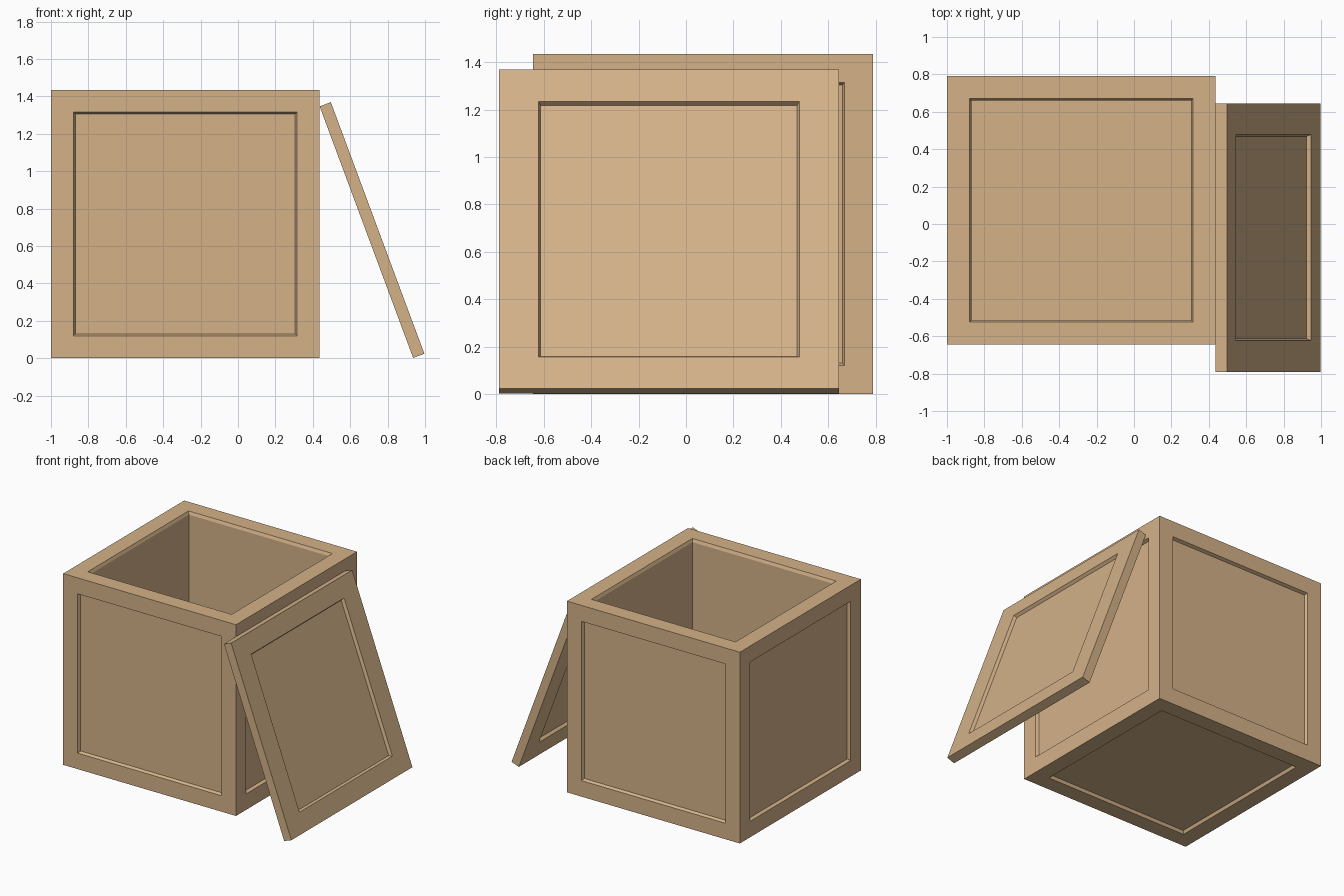
import bpy
import bmesh
from math import atan2
from mathutils import Matrix, Vector

cube = bpy.data.objects.get("Cube")
if cube:
    bpy.data.objects.remove(cube, do_unlink=True)

SIDE = 1.435
BEVEL = 0.01
RECESS = 0.022

wood = bpy.data.materials.new("tan_wood")
wood.use_nodes = True
tan = (0.66, 0.445, 0.25, 1)
wood.diffuse_color = tan
wood.node_tree.nodes["Principled BSDF"].inputs["Base Color"].default_value = tan


def block(size):
    """A box mesh of the given size, centred on the origin."""
    bm = bmesh.new()
    bmesh.ops.create_cube(bm, size=1)
    bmesh.ops.scale(bm, vec=size, verts=bm.verts)
    bm.normal_update()
    return bm


def recess(bm, faces, margin, squeeze=(1, 1, 1)):
    """Frame each face and sink its panel with a narrow sloping edge."""
    bmesh.ops.inset_individual(bm, faces=faces, thickness=margin, use_even_offset=True)
    for face in faces:
        bmesh.ops.scale(bm, vec=squeeze, verts=face.verts)
    bmesh.ops.inset_individual(bm, faces=faces, thickness=BEVEL, use_even_offset=True)
    for face in faces:
        bmesh.ops.translate(bm, vec=face.normal * -RECESS, verts=face.verts)


def finish(name, bm, location, tilt=0):
    mesh = bpy.data.meshes.new(name)
    bm.to_mesh(mesh)
    bm.free()
    mesh.materials.append(wood)
    obj = bpy.data.objects.new(name, mesh)
    obj.location = location
    obj.rotation_euler.y = tilt
    bpy.context.collection.objects.link(obj)
    return obj


# Open crate: recessed panels on the sides and base, deep well in the top
bm = block((SIDE, SIDE, SIDE))
faces = list(bm.faces)
top = max(faces, key=lambda f: f.normal.z)
recess(bm, faces, 0.12)
well = bmesh.ops.extrude_discrete_faces(bm, faces=[top])["faces"][0]
bmesh.ops.translate(bm, vec=(0, 0, -1.27), verts=well.verts)
bmesh.ops.recalc_face_normals(bm, faces=bm.faces)
finish("crate_body", bm, (-0.2825, 0.0725, SIDE / 2))

# Lid leaning on the crate, panelled on both broad faces
bm = block((0.064, SIDE, SIDE))
broad = [f for f in bm.faces if abs(f.normal.x) > 0.9]
recess(bm, broad, 0.142, squeeze=(1, 0.957, 1))
finish("leaning_lid", bm, (0.7165, -0.0725, 0.685), tilt=-atan2(0.5, 1.345))
